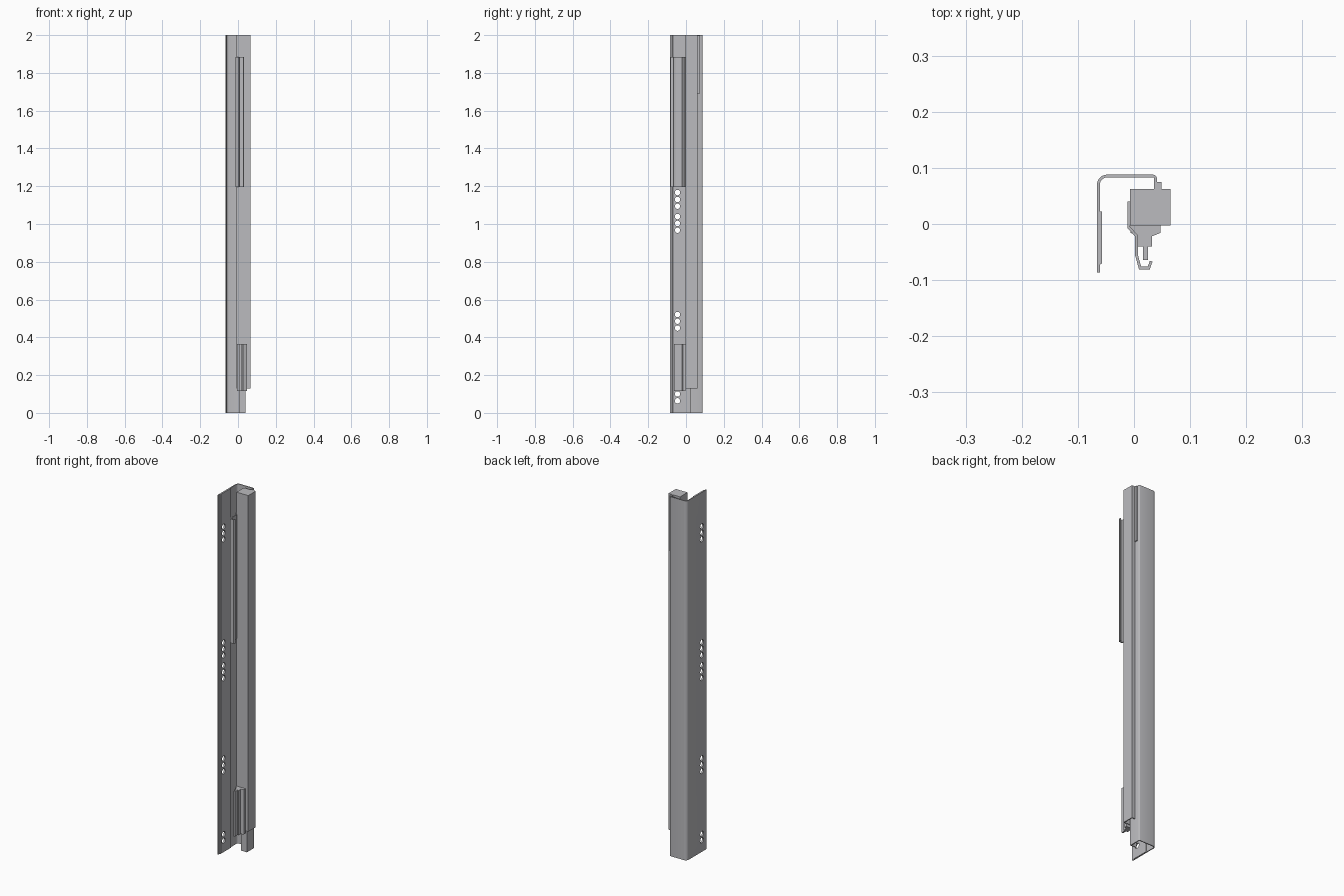
import bpy, bmesh, math
from mathutils import Vector

if "Cube" in bpy.data.objects:
    bpy.data.objects.remove(bpy.data.objects["Cube"])

steel = bpy.data.materials.new("zinc_grey")
steel.diffuse_color = (0.50, 0.50, 0.52, 1)
steel.use_nodes = True
steel.node_tree.nodes["Principled BSDF"].inputs["Base Color"].default_value = steel.diffuse_color


def prism(name, pts, z0, z1):
    """Extrude a closed xy outline from z0 to z1."""
    bm = bmesh.new()
    face = bm.faces.new([bm.verts.new((x, y, z0)) for x, y in pts])
    ext = bmesh.ops.extrude_face_region(bm, geom=[face])
    verts = [g for g in ext["geom"] if isinstance(g, bmesh.types.BMVert)]
    bmesh.ops.translate(bm, verts=verts, vec=(0, 0, z1 - z0))
    bmesh.ops.recalc_face_normals(bm, faces=bm.faces)
    mesh = bpy.data.meshes.new(name)
    bm.to_mesh(mesh)
    bm.free()
    ob = bpy.data.objects.new(name, mesh)
    bpy.context.collection.objects.link(ob)
    mesh.materials.append(steel)
    return ob


def ribbon(path, t):
    """Closed outline of a bent sheet: path plus its mitred left offset."""
    p = [Vector(q) for q in path]
    n = []
    for a, b in zip(p, p[1:]):
        d = (b - a).normalized()
        n.append(Vector((-d.y, d.x)))
    inner = []
    for i, q in enumerate(p):
        n0, n1 = n[max(i - 1, 0)], n[min(i, len(n) - 1)]
        inner.append(q + (n0 + n1) * t / (1 + n0.dot(n1)))
    return [tuple(q) for q in p + inner[::-1]]


def arc(cx, cy, r, a0, a1, steps=6):
    return [(cx + r * math.cos(math.radians(a0 + (a1 - a0) * i / steps)),
             cy + r * math.sin(math.radians(a0 + (a1 - a0) * i / steps)))
            for i in range(steps + 1)]


# fixed channel: mounting flange with thickened web, back wall, return and lip
outer = ([(-0.066, -0.086)] + arc(-0.048, 0.070, 0.018, 180, 90)
         + arc(0.034, 0.081, 0.007, 90, 0, 3) + [(0.041, 0.020), (0.005, 0.020),
         (0.005, 0.025), (0.036, 0.025)] + arc(0.034, 0.081, 0.002, 0, 90, 3)
         + arc(-0.048, 0.070, 0.013, 90, 180)
         + [(-0.061, 0.022), (-0.057, 0.022), (-0.057, -0.070),
            (-0.061, -0.073), (-0.061, -0.086)])
channel = prism("fixed_channel", outer, 0, 2)

# screw holes through the flange
bm = bmesh.new()
for z in (1.775, 1.13, 1.003, 0.485, 0.10):
    for dz in (-0.036, 0, 0.036):
        geo = bmesh.ops.create_cone(bm, cap_ends=True, segments=16,
                                    radius1=0.0145, radius2=0.0145, depth=0.04)
        for v in geo["verts"]:
            x, y, h = v.co
            v.co = (h - 0.06, y - 0.045, x + z + dz)
bmesh.ops.recalc_face_normals(bm, faces=bm.faces)
mesh = bpy.data.meshes.new("hole_cutter")
bm.to_mesh(mesh)
bm.free()
cutter = bpy.data.objects.new("hole_cutter", mesh)
bpy.context.collection.objects.link(cutter)
cutter.hide_render = True
cutter.hide_viewport = True
mod = channel.modifiers.new("holes", 'BOOLEAN')
mod.object = cutter
mod.operation = 'DIFFERENCE'
mod.solver = 'EXACT'

# sliding rail wrapped round the channel lip, with its end cap
rail = [(0.028, 0.062), (-0.007, 0.062), (-0.007, -0.003),
        (0.065, -0.003), (0.065, 0.062), (0.046, 0.062)]
prism("sliding_rail", ribbon(rail, 0.005), 0.13, 1.995)
prism("rail_end_cap", [(-0.007, -0.003), (0.065, -0.003),
                       (0.065, 0.062), (-0.007, 0.062)], 1.99, 2.0)

# small stop between the channel and the rail
prism("rear_stop", [(0.041, 0.062), (0.049, 0.062), (0.049, 0.075),
                    (0.041, 0.075)], 1.69, 1.998)

# bent hook plate on the upper rail
hook = [(-0.012, 0.040), (-0.012, -0.007), (0.002, -0.022), (0.002, -0.056),
        (0.009, -0.081), (0.028, -0.081), (0.033, -0.067)]
prism("upper_hook", ribbon(hook, 0.005), 1.195, 1.885)

# stepped guide on the lower rail
guide = [(-0.006, -0.002), (-0.006, -0.016), (0.007, -0.020), (0.007, -0.040),
         (0.016, -0.040), (0.016, -0.064), (0.025, -0.064), (0.025, -0.040),
         (0.032, -0.040), (0.032, -0.022), (0.047, -0.016), (0.047, -0.002)]
prism("lower_guide", guide, 0.115, 0.365)

# smooth the rounded bends
bpy.context.view_layer.objects.active = channel
channel.select_set(True)
bpy.ops.object.shade_smooth_by_angle(angle=math.radians(31))
